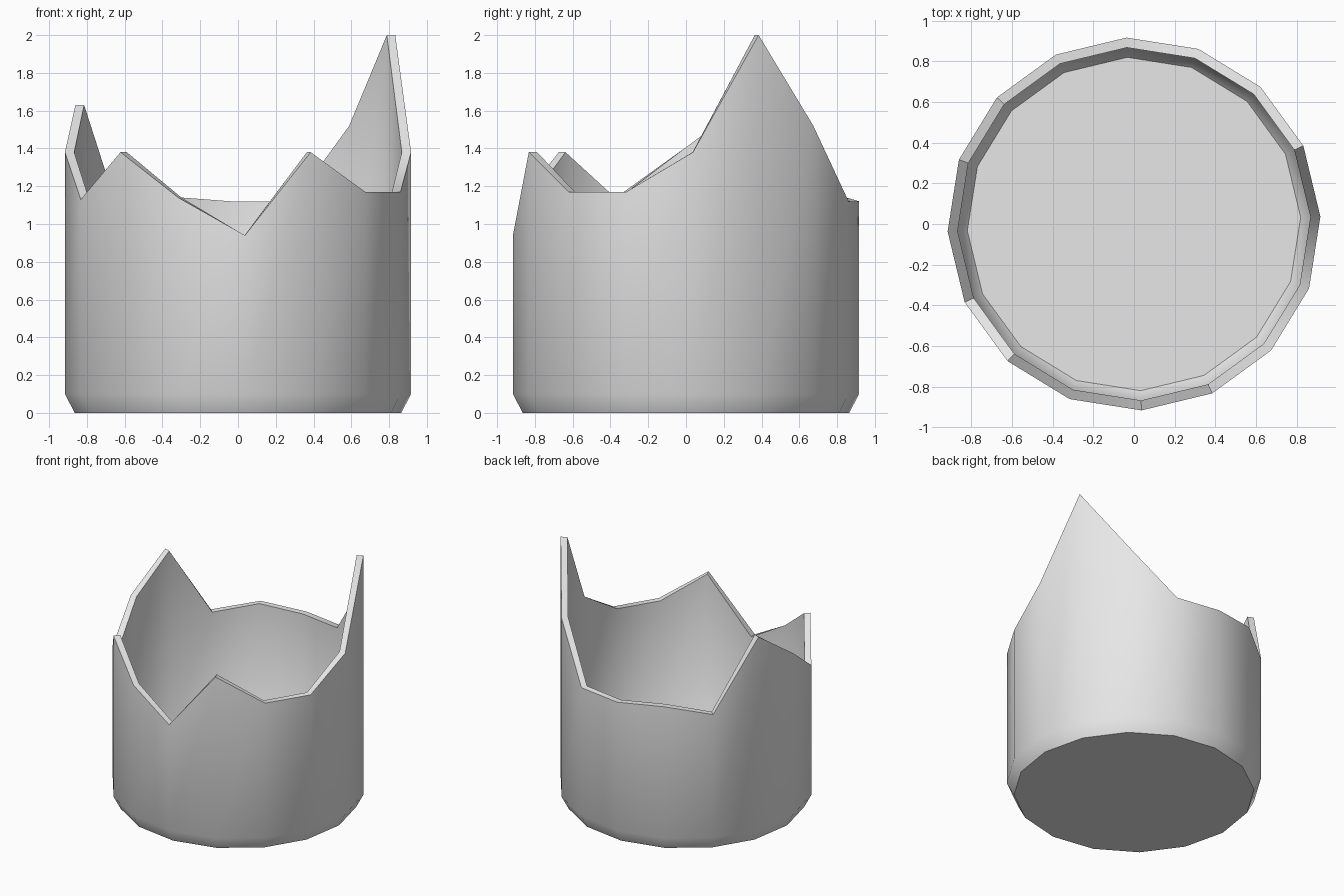
import bpy
import bmesh
from math import cos, sin, radians

cube = bpy.data.objects.get("Cube")
if cube:
    bpy.data.objects.remove(cube, do_unlink=True)

# Plain grey clay
clay = bpy.data.materials.new("grey clay")
clay.use_nodes = True
GREY = (0.8, 0.8, 0.8, 1)
clay.diffuse_color = GREY
clay.node_tree.nodes["Principled BSDF"].inputs["Base Color"].default_value = GREY

# Height of the jagged broken rim at each corner, counter-clockwise from +x
RIM = [1.38, 2.0, 1.52, 1.12, 1.12, 1.145, 1.08, 1.63,
       1.38, 1.13, 1.38, 1.14, 0.94, 1.38, 1.17, 1.17]
SIDES = len(RIM)
TURN = 2.3

# Profile from the underside, up the outer wall, over the rim, down to the floor
# (None means the height of the broken rim)
PROFILE = [(0.865, 0), (0.917, 0.1), (0.917, None),
           (0.868, None), (0.868, 0.11), (0.82, 0.05)]

bm = bmesh.new()
rings = []
for radius, height in PROFILE:
    ring = []
    for i, rim in enumerate(RIM):
        a = radians(TURN + i * 360 / SIDES)
        z = rim if height is None else height
        ring.append(bm.verts.new((radius * cos(a), radius * sin(a), z)))
    rings.append(ring)

# Walls, chamfers and rim
for low, high in zip(rings, rings[1:]):
    for i in range(SIDES):
        j = (i + 1) % SIDES
        bm.faces.new((low[i], low[j], high[j], high[i]))

# Underside and inner floor
bm.faces.new(rings[0][::-1])
bm.faces.new(rings[-1])
bmesh.ops.recalc_face_normals(bm, faces=bm.faces)

mesh = bpy.data.meshes.new("broken_pot")
bm.to_mesh(mesh)
bm.free()
mesh.materials.append(clay)
pot = bpy.data.objects.new("broken_pot", mesh)
bpy.context.collection.objects.link(pot)

# Smooth walls with crisp rim and base edges
bpy.ops.object.select_all(action='DESELECT')
pot.select_set(True)
bpy.context.view_layer.objects.active = pot
bpy.ops.object.shade_smooth_by_angle(angle=radians(50))
